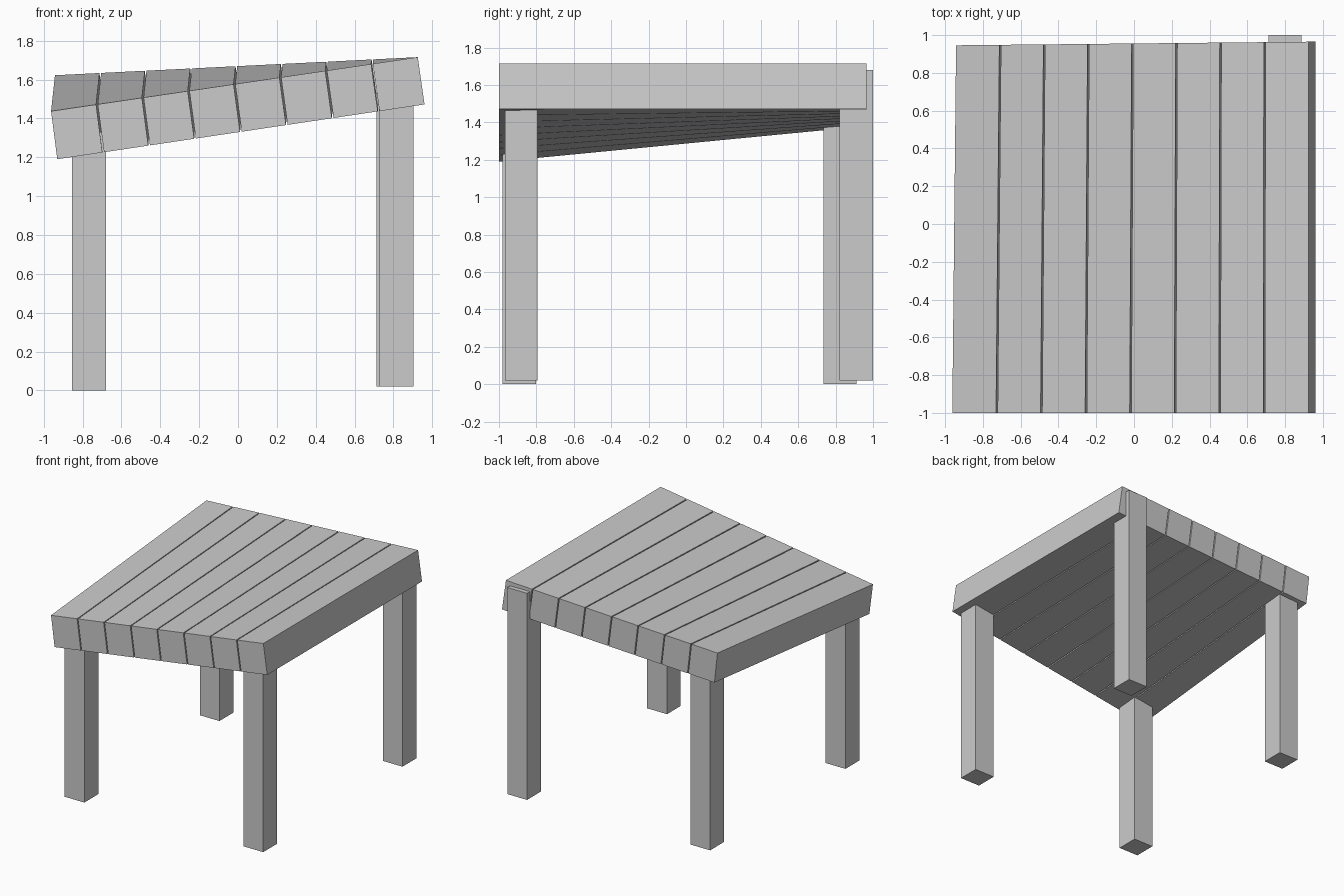
import bpy
from mathutils import Vector

if "Cube" in bpy.data.objects:
    bpy.data.objects.remove(bpy.data.objects["Cube"])


def hexa(name, corners):
    """Six-sided solid: corners = 4 front points, then 4 matching back points
    (order: top left, top right, bottom right, bottom left)."""
    faces = [(3, 2, 1, 0), (4, 5, 6, 7), (0, 1, 5, 4),
             (1, 2, 6, 5), (2, 3, 7, 6), (3, 0, 4, 7)]
    mesh = bpy.data.meshes.new(name)
    mesh.from_pydata([tuple(c) for c in corners], [], faces)
    mesh.update()
    obj = bpy.data.objects.new(name, mesh)
    bpy.context.collection.objects.link(obj)
    return obj


# Twisted table top: edge lines of its front and back ends (left point, right point)
front_top = (Vector((-0.962, -1.0, 1.437)), Vector((0.925, -1.0, 1.715)))
front_low = (Vector((-0.93, -1.0, 1.19)), Vector((0.96, -1.0, 1.472)))
back_top = (Vector((-0.942, 0.946, 1.622)), Vector((0.925, 0.965, 1.715)))
back_low = (Vector((-0.915, 0.946, 1.378)), Vector((0.96, 0.965, 1.472)))

# Eight planks with narrow gaps between them
COUNT, GAP = 8, 0.0045
for i in range(COUNT):
    a = i / COUNT + (GAP / 2 if i else 0)
    b = (i + 1) / COUNT - (GAP / 2 if i < COUNT - 1 else 0)
    corners = []
    for top, low in ((front_top, front_low), (back_top, back_low)):
        corners += [top[0].lerp(top[1], a), top[0].lerp(top[1], b),
                    low[0].lerp(low[1], b), low[0].lerp(low[1], a)]
    hexa(f"plank_{i + 1}", corners)

# Four square legs: x range, y range, z range (tops sunk into the planks)
legs = {
    "front_left_leg": (-0.855, -0.68, -0.98, -0.803, 0.0, 1.33),
    "front_right_leg": (0.725, 0.902, -0.968, -0.795, 0.02, 1.60),
    "back_left_leg": (-0.853, -0.68, 0.735, 0.912, 0.0, 1.48),
    "back_right_leg": (0.713, 0.888, 0.82, 1.0, 0.02, 1.68),
}
for name, (x0, x1, y0, y1, z0, z1) in legs.items():
    hexa(name, [(x, y, z) for y in (y0, y1)
                for x, z in ((x0, z1), (x1, z1), (x1, z0), (x0, z0))])
